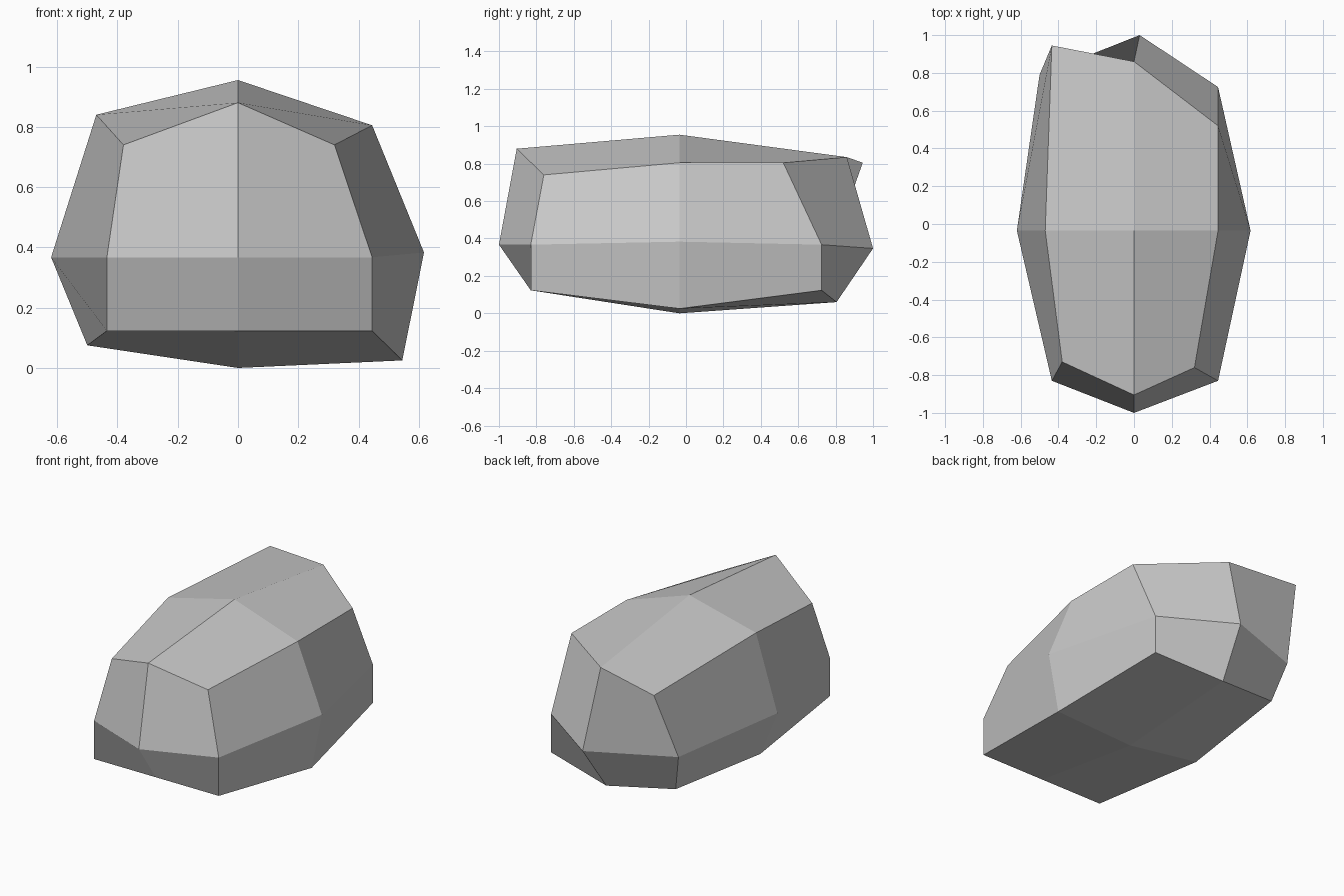
import bpy
import bmesh

if "Cube" in bpy.data.objects:
    bpy.data.objects.remove(bpy.data.objects["Cube"])

# Three cross-sections (front, middle, back); each lists left, centre, right
# points of the bottom, waist and top rows.
SECTIONS = {
    -1: [[(-.435, -.83, .123), (0, -.83, .123), (.445, -.83, .123)],
         [(-.435, -.83, .367), (0, -1, .367), (.445, -.83, .367)],
         [(-.38, -.73, .74), (0, -.905, .88), (.32, -.76, .74)]],
    0: [[(-.5, -.035, .075), (0, -.035, 0), (.545, -.035, .025)],
        [(-.62, -.035, .367), None, (.617, -.035, .383)],
        [(-.47, -.035, .84), (0, -.035, .955), (.445, -.035, .805)]],
    1: [[(-.435, .725, .123), (0, .805, .06), (.445, .725, .123)],
        [(-.5, .79, .37), (.03, 1, .347), (.445, .725, .367)],
        [(-.435, .945, .805), (0, .86, .835), (.445, .52, .805)]],
}

bm = bmesh.new()
verts = {}
for y, rows in SECTIONS.items():
    for z, row in enumerate(rows):
        for x, point in enumerate(row):
            if point:
                verts[(x - 1, y, z - 1)] = bm.verts.new(point)

# Each of the six sides is a two by two patch of flat quads
for axis in range(3):
    for side in (-1, 1):
        for sb in (-1, 1):
            for sc in (-1, 1):
                quad = []
                for b, c in ((0, 0), (sb, 0), (sb, sc), (0, sc)):
                    key = [0, 0, 0]
                    key[axis] = side
                    key[(axis + 1) % 3] = b
                    key[(axis + 2) % 3] = c
                    quad.append(verts[tuple(key)])
                if side * sb * sc < 0:
                    quad = [quad[0]] + quad[:0:-1]
                # Fold direction: left and right sides fold centre to corner
                if axis != 0:
                    quad = quad[1:] + quad[:1]
                bm.faces.new(quad)

mesh = bpy.data.meshes.new("boulder")
bm.to_mesh(mesh)
bm.free()

# Plain stone colour
stone = bpy.data.materials.new("stone grey")
stone.diffuse_color = (0.58, 0.58, 0.58, 1)
stone.use_nodes = True
stone.node_tree.nodes["Principled BSDF"].inputs["Base Color"].default_value = stone.diffuse_color
mesh.materials.append(stone)

boulder = bpy.data.objects.new("boulder", mesh)
bpy.context.collection.objects.link(boulder)
